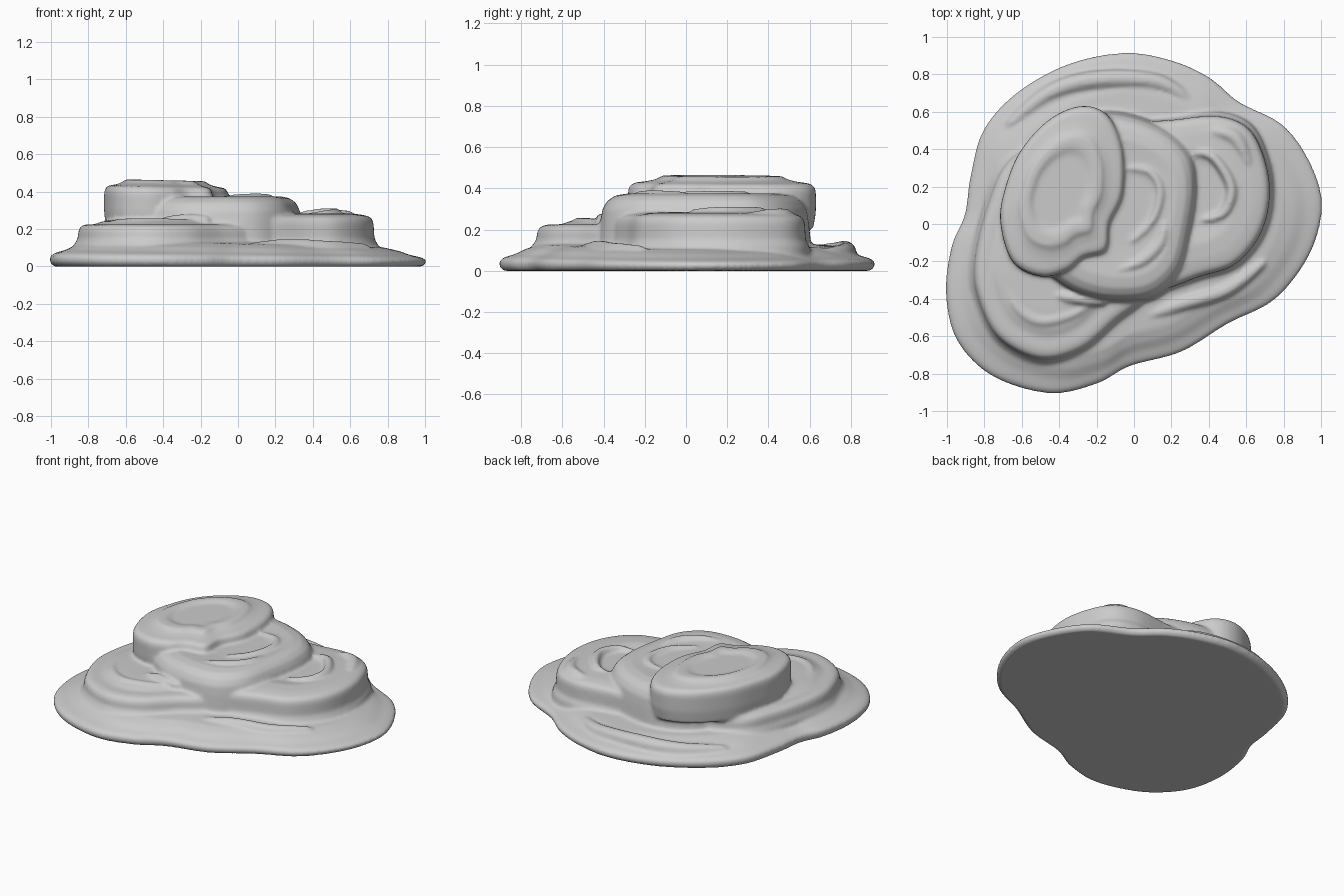
import bpy
import bmesh
import math
from mathutils import Vector

cube = bpy.data.objects.get("Cube")
if cube:
    bpy.data.objects.remove(cube, do_unlink=True)

stone = bpy.data.materials.new("grey stone")
stone.use_nodes = True
GREY = (0.6, 0.6, 0.6, 1)
stone.diffuse_color = GREY
stone.node_tree.nodes["Principled BSDF"].inputs["Base Color"].default_value = GREY


def smooth_loop(points, steps=8, closed=True):
    """Smooth curve through the given points."""
    pts = [Vector(p) for p in points]
    n = len(pts)
    pick = (lambda i: pts[i % n]) if closed else (lambda i: pts[max(0, min(n - 1, i))])
    out = []
    for i in range(n if closed else n - 1):
        a, b, c, d = (pick(i + k) for k in (-1, 0, 1, 2))
        for s in range(steps):
            t = s / steps
            out.append(0.5 * (2 * b + (c - a) * t + (2 * a - 5 * b + 4 * c - d) * t * t
                              + (3 * b - a - 3 * c + d) * t ** 3))
    return out if closed else out + [pts[-1]]


def layer(bm, outline, centre, profile, lean=(0, 0)):
    """Stack scaled copies of an outline; lean makes one side thicker."""
    loop, mid = smooth_loop(outline), Vector(centre)
    rings = []
    for scale, z in profile:
        ring = []
        for p in loop:
            q = mid + (p - mid) * scale
            ring.append(bm.verts.new((q.x, q.y, z * (1 + lean[0] * q.x + lean[1] * q.y))))
        rings.append(ring)
    for low, high in zip(rings, rings[1:]):
        for i in range(len(low)):
            j = (i + 1) % len(low)
            bm.faces.new((low[i], low[j], high[j], high[i]))
    bm.faces.new(rings[0][::-1])
    bm.faces.new(rings[-1])


def ridge(bm, path, radius):
    """Rounded bead with tapered ends lying along a path."""
    pts = smooth_loop(path, closed=False)
    sides, rings = 10, []
    for i, p in enumerate(pts):
        d = (pts[min(i + 1, len(pts) - 1)] - pts[max(i - 1, 0)]).normalized()
        side = d.cross(Vector((0, 0, 1))).normalized()
        up = side.cross(d)
        r = radius * (0.25 + 0.75 * math.sin(math.pi * i / (len(pts) - 1)) ** 0.5 if 0 < i < len(pts) - 1 else 0.25)
        rings.append([bm.verts.new(p + r * (math.cos(a) * side + math.sin(a) * up))
                      for a in (math.tau * k / sides for k in range(sides))])
    for a, b in zip(rings, rings[1:]):
        for k in range(sides):
            m = (k + 1) % sides
            bm.faces.new((a[k], a[m], b[m], b[k]))
    bm.faces.new(rings[0][::-1])
    bm.faces.new(rings[-1])


bm = bmesh.new()

# Broad ground slab
layer(bm, [(1, .08), (.95, .3), (.8, .52), (.56, .65), (.4, .78), (.2, .87), (-.05, .91),
           (-.35, .85), (-.62, .7), (-.8, .5), (-.87, .25), (-.9, .05), (-.97, -.12),
           (-1, -.37), (-.94, -.62), (-.75, -.81), (-.45, -.9), (-.2, -.85), (-.02, -.755),
           (.25, -.68), (.5, -.53), (.75, -.4), (.93, -.17)], (0, 0),
      [(.985, 0), (1.005, .02), (1.005, .045), (.98, .06), (.92, .075), (.86, .1), (.78, .12), (.6, .13)],
      (-.2, 0))

# Front left terrace
layer(bm, [(-.85, -.2), (-.83, -.4), (-.72, -.61), (-.5, -.72), (-.28, -.67), (-.1, -.52),
           (.08, -.36), (.1, -.1), (-.1, .3), (-.4, .45), (-.66, .34), (-.78, .1)], (-.45, -.2),
      [(1.06, .05), (1.05, .12), (1.01, .15), (1, .19), (.97, .215), (.9, .225), (.78, .225), (.7, .24), (.5, .25)])

# Right terrace
layer(bm, [(.72, .1), (.71, .3), (.62, .5), (.45, .575), (.2, .555), (0, .54), (-.25, .5),
           (-.3, .1), (-.1, -.3), (.1, -.36), (.35, -.28), (.53, -.22), (.66, -.08)], (.3, .15),
      [(1.07, .05), (1.05, .12), (1.01, .15), (1, .23), (.98, .255), (.93, .27), (.8, .28), (.6, .285), (.4, .27)])

# Middle terrace
layer(bm, [(.33, .2), (.29, .38), (.12, .52), (-.15, .585), (-.4, .5), (-.6, .2), (-.58, -.15),
           (-.42, -.29), (-.28, -.37), (-.1, -.405), (.1, -.38), (.24, -.25), (.3, -.03)], (-.08, .08),
      [(1.05, .1), (1.02, .24), (1, .3), (.95, .34), (.87, .365), (.75, .375), (.6, .37), (.4, .365)])

# Top terrace
layer(bm, [(-.715, .02), (-.68, .22), (-.6, .4), (-.45, .56), (-.28, .63), (-.14, .58), (-.06, .4),
           (-.06, .16), (-.13, 0), (-.15, -.14), (-.27, -.18), (-.36, -.25), (-.5, -.28), (-.65, -.2)],
      (-.4, .18),
      [(.97, .2), (1, .28), (1, .38), (.98, .405), (.93, .418), (.8, .425), (.7, .435), (.64, .452),
       (.52, .452), (.42, .438), (.2, .438)], (-.05, 0))

# Swirls and lips worn into the terraces
ridge(bm, [(-.68, .52, .085), (-.45, .7, .09), (-.2, .77, .095), (.12, .76, .085), (.3, .66, .08)], .052)
ridge(bm, [(.17, .02, .365), (.14, -.1, .365), (.04, -.2, .365), (-.1, -.25, .36)], .028)
ridge(bm, [(-.04, .3, .365), (.08, .28, .365), (.14, .18, .365), (.1, .02, .365), (-.02, -.1, .365)], .025)
ridge(bm, [(.3, .38, .27), (.42, .36, .285), (.52, .2, .285), (.48, .06, .28), (.36, .02, .27)], .028)
ridge(bm, [(.4, .5, .26), (.54, .46, .265), (.62, .3, .26)], .04)
ridge(bm, [(-.68, -.3, .225), (-.63, -.44, .23), (-.5, -.52, .23), (-.32, -.48, .23), (-.2, -.4, .23)], .03)
ridge(bm, [(-.42, -.38, .24), (-.3, -.4, .25), (-.15, -.42, .25)], .03)
ridge(bm, [(.05, -.5, .1), (.25, -.43, .11), (.5, -.35, .1), (.7, -.2, .1)], .04)

bmesh.ops.recalc_face_normals(bm, faces=bm.faces)
mesh = bpy.data.meshes.new("terraced_rock")
bm.to_mesh(mesh)
bm.free()
rock = bpy.data.objects.new("terraced_rock", mesh)
bpy.context.collection.objects.link(rock)
mesh.materials.append(stone)

# Fuse the layers and wear the edges soft
fuse = rock.modifiers.new("fuse", 'REMESH')
fuse.mode = 'VOXEL'
fuse.voxel_size = 0.011
fuse.use_smooth_shade = True
wear = rock.modifiers.new("wear", 'SMOOTH')
wear.factor = 0.5
wear.iterations = 8
